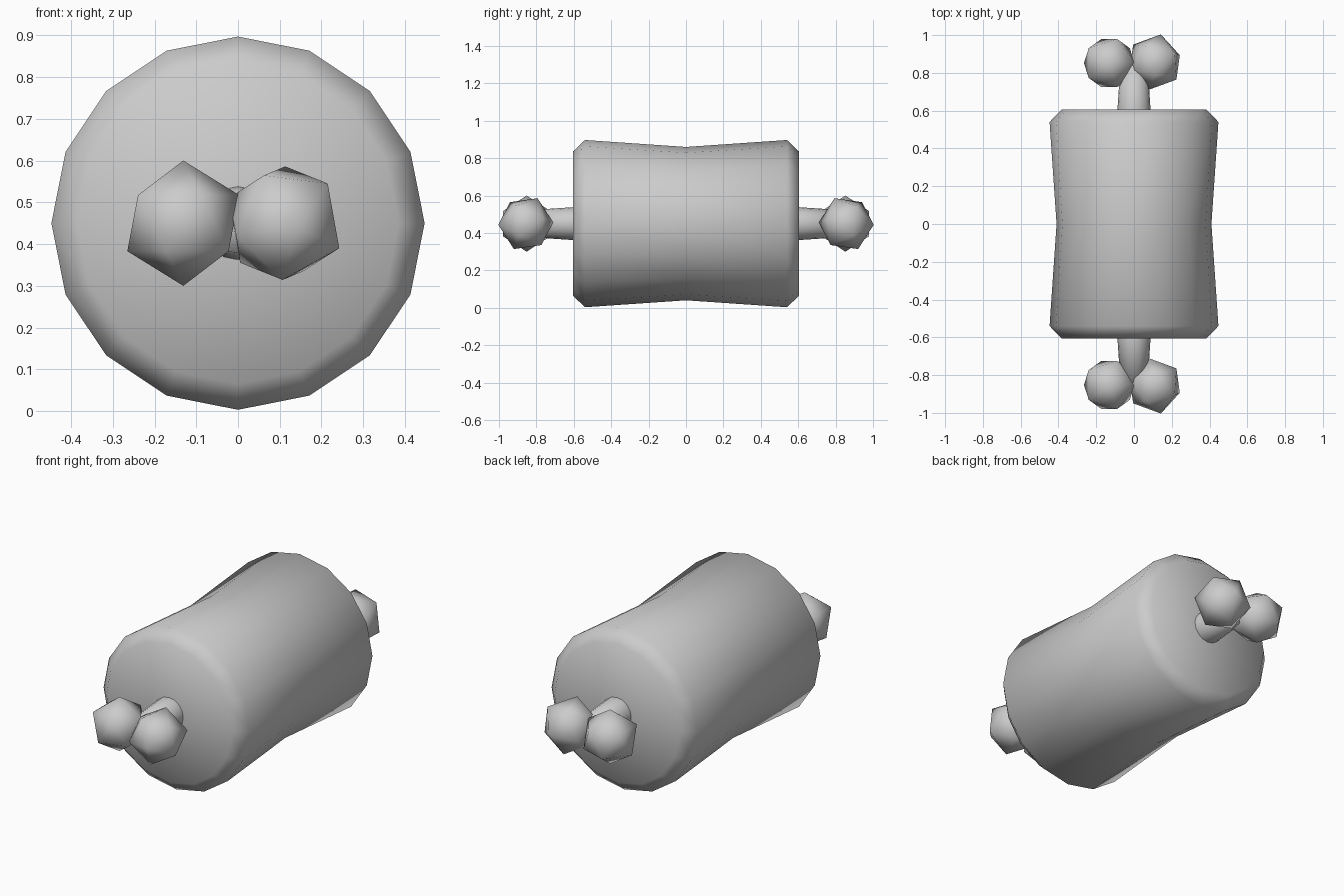
import bpy, bmesh, math
from mathutils import Matrix, Vector

cube = bpy.data.objects.get("Cube")
if cube:
    bpy.data.objects.remove(cube, do_unlink=True)

grey = bpy.data.materials.new("plain grey")
grey.use_nodes = True
GREY = (0.6, 0.6, 0.6, 1)
grey.diffuse_color = GREY
grey.node_tree.nodes["Principled BSDF"].inputs["Base Color"].default_value = GREY

AXIS_Z = 0.45


def finish(name, bm):
    """Turn a bmesh into a smooth grey object."""
    bmesh.ops.recalc_face_normals(bm, faces=bm.faces)
    mesh = bpy.data.meshes.new(name)
    bm.to_mesh(mesh)
    bm.free()
    mesh.materials.append(grey)
    for face in mesh.polygons:
        face.use_smooth = True
    obj = bpy.data.objects.new(name, mesh)
    bpy.context.collection.objects.link(obj)
    return obj


def lathe(name, profile, sides):
    """Revolve (y, radius) points about the long axis, with fan caps."""
    bm = bmesh.new()
    rings = []
    for y, r in profile:
        angles = [math.tau * i / sides for i in range(sides)]
        rings.append([bm.verts.new((r * math.sin(a), y, AXIS_Z + r * math.cos(a)))
                      for a in angles])
    for a, b in zip(rings, rings[1:]):
        for i in range(sides):
            j = (i + 1) % sides
            bm.faces.new((a[i], a[j], b[j], b[i]))
    for ring, (y, r) in ((rings[0], profile[0]), (rings[-1], profile[-1])):
        hub = bm.verts.new((0, y, AXIS_Z))
        for i in range(sides):
            bm.faces.new((ring[i], ring[(i + 1) % sides], hub))
    return finish(name, bm)


def knob(name, centre, turn, side):
    """Twenty-faced knuckle, mirrored to the front when side is -1."""
    bm = bmesh.new()
    bmesh.ops.create_icosphere(bm, subdivisions=1, radius=0.15)
    place = (Matrix.Diagonal((1, side, 1, 1)) @ Matrix.Translation(centre)
             @ turn.to_4x4())
    bmesh.ops.transform(bm, matrix=place, verts=bm.verts)
    return finish(name, bm)


# Waisted meat with chamfered rims
lathe("meat", [(-0.605, 0.385), (-0.54, 0.447), (0, 0.41),
               (0.54, 0.447), (0.605, 0.385)], 16)

# Bone shaft running through the meat
lathe("bone_shaft", [(-0.84, 0.072), (-0.6, 0.088),
                     (0.6, 0.088), (0.84, 0.072)], 16)

# Tilt of the left knuckle, from two neighbouring corners
up = Vector((0.105, 0.05, 0.095)).normalized()
out = Vector((0.127, 0.035, -0.06))
out = (out - out.dot(up) * up).normalized()
tilt = Matrix((out, up.cross(out), up)).transposed()

# Two knuckles at each end
for end, side in (("front", -1), ("back", 1)):
    knob(end + "_right_knuckle", (-0.131, 0.852, AXIS_Z), Matrix.Identity(3), side)
    knob(end + "_left_knuckle", (0.11, 0.857, AXIS_Z), tilt, side)
